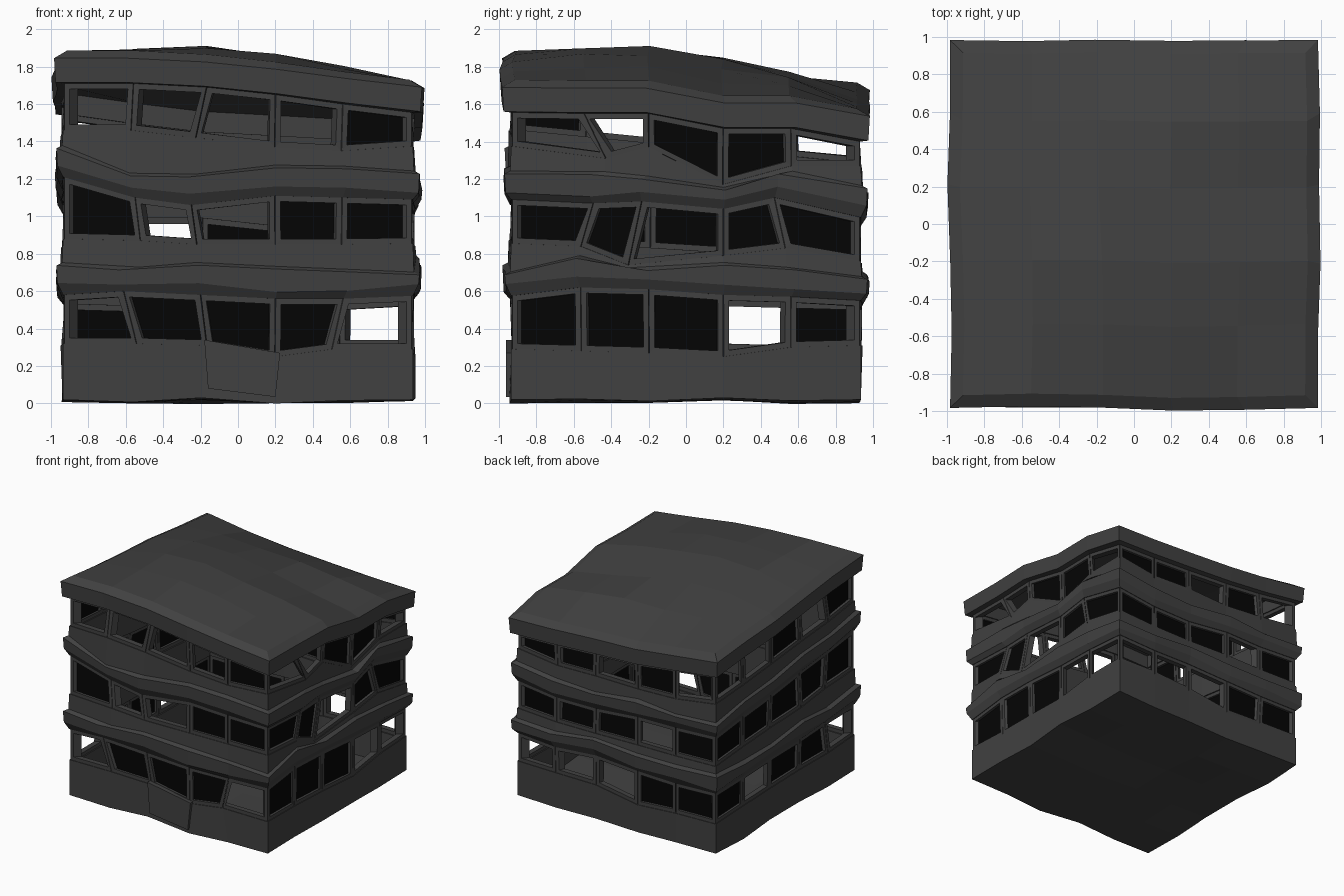
import bpy, bmesh, random
from mathutils import Vector

if "Cube" in bpy.data.objects:
    bpy.data.objects.remove(bpy.data.objects["Cube"])

random.seed(4)
H, U = 0.94, [-0.94, -0.57, -0.2, 0.2, 0.56, 0.94]


def material(name, v):
    m = bpy.data.materials.new(name)
    m.diffuse_color = (v, v, v, 1)
    m.use_nodes = True
    m.node_tree.nodes["Principled BSDF"].inputs["Base Color"].default_value = m.diffuse_color
    return m


GREY = material("charcoal concrete", 0.052)
BLACK = material("black glass", 0.0015)

# Sagging heights of sill and head for each storey, at six posts per side
FRONT = [(.35, .35, .34, .28, .32, .33), (.55, .57, .55, .53, .53, .52),
         (.91, .90, .88, .88, .88, .87), (1.18, 1.07, 1.03, 1.08, 1.07, 1.07),
         (1.49, 1.49, 1.45, 1.40, 1.38, 1.37), (1.68, 1.68, 1.66, 1.62, 1.57, 1.53)]
RIGHT = [(.31, .31, .30, .28, .33, .33), (.57, .59, .58, .55, .54, .52),
         (.90, .87, .77, .82, .86, .80), (1.05, 1.04, 1.05, 1.01, 1.07, .98),
         (1.44, 1.34, 1.40, 1.20, 1.30, 1.34), (1.52, 1.52, 1.52, 1.44, 1.44, 1.37)]
BACK = [(.30, .29, .27, .33, .34, .35), (.50, .49, .50, .52, .50, .52),
        (.79, .78, .78, .77, .77, .78), (.98, .96, .96, .92, .92, .95),
        (1.32, 1.27, 1.25, 1.26, 1.25, 1.26), (1.51, 1.46, 1.42, 1.40, 1.38, 1.37)]

# One ring of 20 heights per level, anticlockwise from the front left corner
LEVELS = []
for f, r, b in zip(FRONT, RIGHT, BACK):
    left = [b[0] + (f[0] - b[0]) * k / 5 for k in range(1, 5)]
    LEVELS.append([*f[:5], (f[5] + r[0]) / 2, *r[1:5], (r[5] + b[5]) / 2,
                   *b[4:0:-1], b[0], *left])

# Leaning posts: (level, post) -> position along the side
LEAN = {(0, 1): -.55, (1, 1): -.61, (0, 2): -.17, (0, 4): .51, (1, 4): .57,
        (2, 1): -.52, (3, 1): -.56, (2, 2): -.22, (3, 2): -.25,
        (4, 2): -.23, (5, 2): -.17, (2, 6): -.56, (3, 6): -.5,
        (2, 7): -.31, (3, 7): -.24, (2, 9): .53, (3, 9): .48,
        (4, 6): -.43, (5, 6): -.55, (4, 9): .57}
JIT = [[random.uniform(-.014, .01) if i % 5 else -.005 for i in range(20)] for _ in range(7)]
# Bays whose glass has fallen out, per storey
OPEN = [{0, 4, 8, 9, 10, 11, 12, 16, 19}, {1, 2, 7, 13},
        {0, 1, 2, 3, 5, 6, 9, 12, 14, 15, 16, 18}]


def point(level, i, off=0.0, z=0.0):
    s, k = divmod(i % 20, 5)
    i %= 20
    u = LEAN.get((level, i), U[k])
    x, y = [(u, -H), (H, u), (-u, H), (-H, -u)][s]
    g = 1 + (off + JIT[level][i]) / H
    return Vector((x * g, y * g, z))


def ring(level, off, zf):
    """zf gives the height at post i."""
    return [point(level, i, off, zf(i)) for i in range(20)]


def finish(bm, name, mat):
    bmesh.ops.recalc_face_normals(bm, faces=bm.faces)
    me = bpy.data.meshes.new(name)
    bm.to_mesh(me)
    bm.free()
    me.materials.append(mat)
    ob = bpy.data.objects.new(name, me)
    bpy.context.collection.objects.link(ob)


def cap(bm, vs, dome):
    """Fill a ring with a 5 x 5 grid blended from its edges."""
    g = {}
    for k in range(5):
        g[k, 0], g[5, k], g[5 - k, 5], g[0, 5 - k] = vs[k], vs[5 + k], vs[10 + k], vs[15 + k]
    c = {q: v.co.copy() for q, v in g.items()}
    for a in range(1, 5):
        for b in range(1, 5):
            s, t = a / 5, b / 5
            p = (c[a, 0] * (1 - t) + c[a, 5] * t + c[0, b] * (1 - s) + c[5, b] * s
                 - c[0, 0] * (1 - s) * (1 - t) - c[5, 0] * s * (1 - t)
                 - c[0, 5] * (1 - s) * t - c[5, 5] * s * t)
            p.z += dome * (1.4 - .8 * s) * 16 * s * (1 - s) * t * (1 - t)
            p.z += random.uniform(-.12, .12) * abs(dome)
            g[a, b] = bm.verts.new(p)
    for a in range(5):
        for b in range(5):
            bm.faces.new((g[a, b], g[a + 1, b], g[a + 1, b + 1], g[a, b + 1]))


def solid(name, rings, caps=None):
    """Skin a stack of rings; cap both ends, or join last ring to first."""
    bm = bmesh.new()
    rows = [[bm.verts.new(p) for p in r] for r in rings]
    for a, b in zip(rows, rows[1:] + ([] if caps else rows[:1])):
        for i in range(20):
            j = (i + 1) % 20
            bm.faces.new((a[i], a[j], b[j], b[i]))
    if caps:
        cap(bm, rows[0], caps[0])
        cap(bm, rows[-1], caps[1])
    finish(bm, name, GREY)


def over(level, dz):
    return lambda i: LEVELS[level][i] + dz


# Ground storey wall with floor
foot = [random.uniform(0, .03) if i % 5 else .02 for i in range(20)]
foot[3] = 0
solid("base_wall", [ring(6, 0, lambda i: foot[i]), ring(0, 0, over(0, -.03)),
                    ring(0, -.06, over(0, -.03)),
                    ring(6, -.06, lambda i: foot[i] + .05)], (0, 0))

# Hollow wall bands with a projecting ledge and the parapet above
for n in (0, 1):
    h, s = 2 * n + 1, 2 * n + 2
    wob = [random.uniform(-.025, .025) for _ in range(20)]

    def lip(i):
        return min(LEVELS[h][i] + .165 + wob[i], LEVELS[s][i] - .06)
    solid(f"wall_band_{n + 1}", [
        ring(h, -.06, over(h, .03)), ring(h, 0, over(h, .03)),
        ring(h, .03, lambda i: LEVELS[h][i] + .08 + wob[-i] * .6),
        ring(h, .035, lip), ring(s, .005, lambda i: lip(i) + .015),
        ring(s, 0, over(s, -.03)), ring(s, -.06, over(s, -.03))])

# Sagging roof with bevelled fascia
solid("roof", [ring(5, -.06, over(5, .14)), ring(5, -.06, over(5, .03)),
               ring(5, 0, over(5, .03)), ring(5, .04, over(5, .035)),
               ring(5, .048, over(5, .165)), ring(5, -.02, over(5, .205))], (.11, .11))

# Window frames and glass
for row in range(3):
    for i in range(20):
        lo, hi = 2 * row, 2 * row + 1

        def quad(off, border):
            q = []
            for lev, sign in ((lo, -1), (hi, 1)):
                z = [LEVELS[lev][k % 20] + sign * (.03 - border) for k in (i, i + 1)]
                a, b = point(lev, i, off, z[0]), point(lev, i + 1, off, z[1])
                d = (b - a)
                d.z = 0
                d.normalize()
                e = max(border, .002)
                slope = (z[1] - z[0]) / (b - a).xy.length
                a += Vector((d.x * e, d.y * e, slope * e))
                b -= Vector((d.x * e, d.y * e, slope * e))
                q += [a, b] if sign < 0 else [b, a]
            return q

        def loops(name, quads, mat, closed):
            bm = bmesh.new()
            rows = [[bm.verts.new(p) for p in q] for q in quads]
            for a, b in zip(rows, rows[1:] + (rows[:1] if closed else [])):
                for k in range(4):
                    j = (k + 1) % 4
                    bm.faces.new((a[k], a[j], b[j], b[k]))
            if not closed:
                bm.faces.new(rows[0])
                bm.faces.new(rows[-1])
            finish(bm, name, mat)

        loops("window_frame", [quad(-.005, 0), quad(-.005, .03), quad(-.05, .03), quad(-.05, 0)],
              GREY, True)
        if i not in OPEN[row]:
            loops("window_glass", [quad(-.025, .026), quad(-.032, .026)], BLACK, False)

# Crooked door leaf on the front
bm = bmesh.new()
outline = [(-.16, .08), (.2, .035), (.225, .27), (-.18, .34)]
front = [bm.verts.new((x, -.962, z)) for x, z in outline]
back = [bm.verts.new((x, -.925, z)) for x, z in outline]
bm.faces.new(front)
bm.faces.new(back)
for k in range(4):
    j = (k + 1) % 4
    bm.faces.new((front[k], front[j], back[j], back[k]))
finish(bm, "door", GREY)
